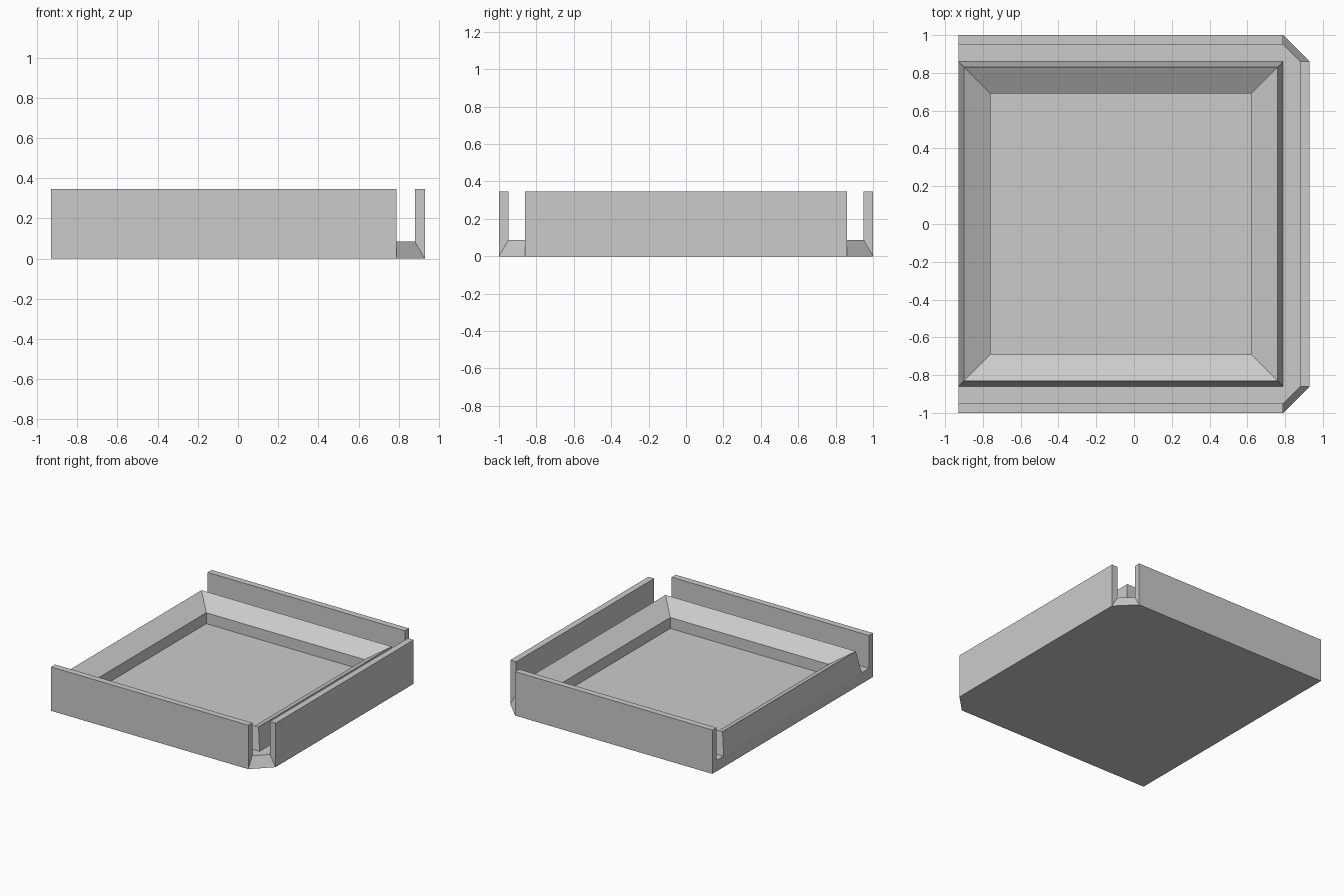
import bpy
import bmesh

cube = bpy.data.objects.get("Cube")
if cube:
    bpy.data.objects.remove(cube, do_unlink=True)

# Main dimensions
X, Y = 0.93, 1.0           # half footprint
CUT = 0.14                 # corner cut and channel offset
WALL = 0.05                # outer wall thickness
STEP = 0.0865              # height module: floor, inner lip, crest, wall top
XR, YR = X - CUT, Y - CUT  # outer foot of the raised rim

grey = bpy.data.materials.new("light grey")
grey.use_nodes = True
grey.diffuse_color = (0.6, 0.6, 0.6, 1)
grey.node_tree.nodes["Principled BSDF"].inputs["Base Color"].default_value = (0.6, 0.6, 0.6, 1)

bm = bmesh.new()


def face(*points):
    return bm.faces.new([bm.verts.new(p) for p in points])


def loft(a, b):
    """Quads between two closed loops."""
    for i in range(len(a)):
        j = (i + 1) % len(a)
        face(a[i], a[j], b[j], b[i])


def outline(inset, z):
    """Footprint with the two cut corners, open on the -x end."""
    x, y = X - inset, Y - inset
    return [(-X, -y, z), (XR, -y, z), (x, -YR, z),
            (x, YR, z), (XR, y, z), (-X, y, z)]


def rectangle(inset, z):
    """Rim loop, inset from the rim foot."""
    x0, x1, y = -X + inset, XR - inset, YR - inset
    return [(x0, -y, z), (x1, -y, z), (x1, y, z), (x0, y, z)]


def wall(o0, o1, i0, i1):
    """Upright wall standing on the outer edge o0-o1 and inner edge i0-i1."""
    foot = [o0, o1, i1, i0]
    top = [(p[0], p[1], 4 * STEP) for p in foot]
    loft(foot, top)
    face(*top)


# Base: underside, cut corners and open end
low, high = outline(0, 0), outline(WALL, STEP)
foot = rectangle(0, STEP)
face(*low)
for i in (1, 3):
    face(low[i], low[i + 1], high[i + 1], high[i])
face(low[0], high[0], foot[0], foot[3], high[5], low[5])

# Channel between the walls and the rim
face(*high, foot[3], foot[2], foot[1], foot[0])

# Three outer walls
for i in (0, 2, 4):
    wall(low[i], low[i + 1], high[i], high[i + 1])

# Raised rim with steep outside, sloping inside, lip and floor
loops = [foot, rectangle(0.03, 3 * STEP), rectangle(0.17, 2 * STEP), rectangle(0.17, STEP)]
for a, b in zip(loops, loops[1:]):
    loft(a, b)
face(*loops[-1])

bmesh.ops.remove_doubles(bm, verts=bm.verts, dist=0.0001)
bmesh.ops.recalc_face_normals(bm, faces=bm.faces)

mesh = bpy.data.meshes.new("walled_tray")
bm.to_mesh(mesh)
bm.free()
mesh.materials.append(grey)
tray = bpy.data.objects.new("walled_tray", mesh)
bpy.context.collection.objects.link(tray)
